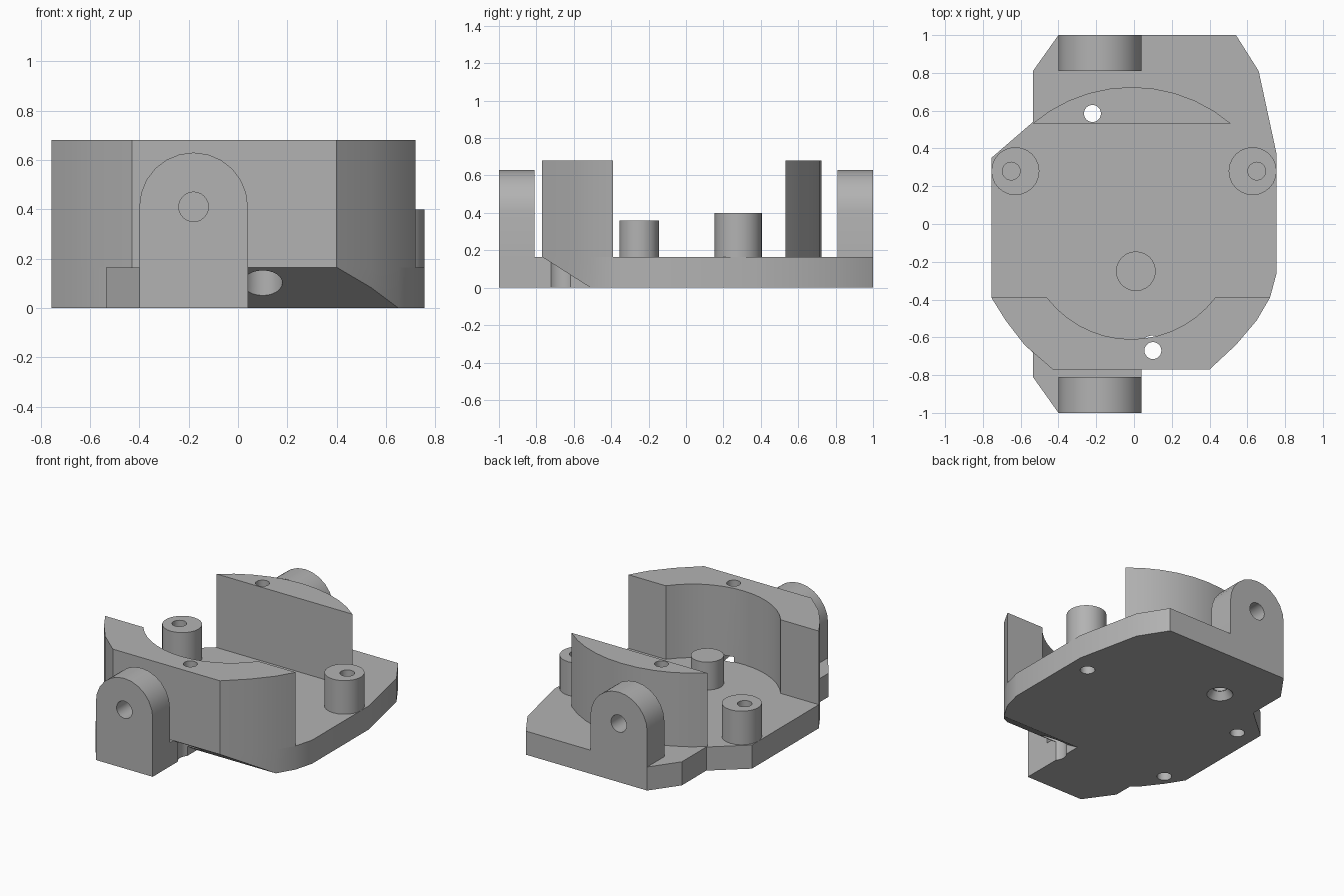
import bpy, bmesh, math
from mathutils import Matrix

cube = bpy.data.objects.get("Cube")
if cube:
    bpy.data.objects.remove(cube, do_unlink=True)

GREY = (0.45, 0.45, 0.45, 1)
mat = bpy.data.materials.new("plain grey")
mat.use_nodes = True
mat.diffuse_color = GREY
mat.node_tree.nodes["Principled BSDF"].inputs["Base Color"].default_value = GREY

BASE, WALL = 0.165, 0.68      # plate top, wall top


def prism(name, points, low, high, axis="z"):
    """Extrude a flat outline along z, y or x."""
    place = {"z": lambda a, b, c: (a, b, c),
             "y": lambda a, b, c: (a, c, b),
             "x": lambda a, b, c: (c, a, b)}[axis]
    bm = bmesh.new()
    face = bm.faces.new([bm.verts.new(place(a, b, low)) for a, b in points])
    out = bmesh.ops.extrude_face_region(bm, geom=[face])
    moved = [g for g in out["geom"] if isinstance(g, bmesh.types.BMVert)]
    bmesh.ops.translate(bm, verts=moved, vec=place(0, 0, high - low))
    bmesh.ops.recalc_face_normals(bm, faces=bm.faces)
    mesh = bpy.data.meshes.new(name)
    bm.to_mesh(mesh)
    bm.free()
    obj = bpy.data.objects.new(name, mesh)
    bpy.context.collection.objects.link(obj)
    mesh.materials.append(mat)
    return obj


def arc(cx, cy, r, start, end, steps):
    """Points on an arc, angles in degrees."""
    angles = [math.radians(start + (end - start) * i / steps) for i in range(steps + 1)]
    return [(cx + r * math.cos(t), cy + r * math.sin(t)) for t in angles]


def disc(name, x, y, r, low, high, steps=24, axis="z"):
    return prism(name, arc(x, y, r, 0, 360, steps)[:-1], low, high, axis)


def cut(obj, cutters):
    """Subtract the cutters and bake the result into the mesh."""
    for c in cutters:
        mod = obj.modifiers.new("cut", "BOOLEAN")
        mod.operation, mod.solver, mod.object = "DIFFERENCE", "EXACT", c
    graph = bpy.context.evaluated_depsgraph_get()
    mesh = bpy.data.meshes.new_from_object(obj.evaluated_get(graph))
    obj.modifiers.clear()
    obj.data = mesh


# Base plate and walls
left_curve = [(-0.755, -0.39), (-0.68, -0.51), (-0.58, -0.64)]
right_curve = [(0.40, -0.77), (0.54, -0.64), (0.65, -0.51), (0.72, -0.39)]
plate = prism("base_plate",
              [(-0.40, 1), (-0.535, 0.81), (-0.535, 0.54), (-0.755, 0.35)]
              + left_curve
              + [(-0.535, -0.68), (-0.535, -0.81), (-0.40, -1), (0.04, -1), (0.04, -0.77)]
              + right_curve
              + [(0.755, -0.26), (0.755, 0.37), (0.66, 0.81), (0.54, 1)], 0, BASE)
front_wall = prism("front_wall",
                   left_curve + [(-0.43, -0.77)] + right_curve
                   + arc(-0.015, -0.05, 0.56, -37.4, -142.6, 14), BASE, WALL)
back_wall = prism("back_wall", arc(-0.012, -0.085, 0.81, 49.5, 130.5, 10), BASE, WALL)

# Hinge ears, one at each end
ear_outline = [(-0.40, BASE)] + arc(-0.18, 0.41, 0.22, 180, 0, 12) + [(0.04, BASE)]
ears = [prism("front_ear", ear_outline, -1, -0.81, "y"),
        prism("back_ear", ear_outline, 0.81, 1, "y")]

# Screw pegs and centre post
pegs = [disc(name, x, 0.28, 0.127, BASE, 0.40)
        for name, x in (("left_peg", 0.628), ("right_peg", -0.628))]
post = disc("centre_post", 0.01, -0.25, 0.105, BASE, 0.36)

# Cutters
slope = prism("slope_cutter", [(-0.51, 0), (-0.77, BASE), (-0.9, BASE), (-0.9, -0.1), (-0.51, -0.1)],
              0.04, 1, "x")
front_bolt = disc("front_bolt_cutter", 0.10, -0.67, 0.045, -0.1, 0.8)
front_bore = disc("front_bore_cutter", 0.10, -0.67, 0.08, -0.1, 0.2)
back_bolt = disc("back_bolt_cutter", -0.22, 0.585, 0.045, -0.1, 0.8)
back_bore = disc("back_bore_cutter", -0.22, 0.585, 0.09, -0.01, 0.05)
for v in back_bore.data.vertices:       # taper into a countersink
    if v.co.z > 0:
        v.co.x = -0.22 + (v.co.x + 0.22) * 0.55
        v.co.y = 0.585 + (v.co.y - 0.585) * 0.55
pin = disc("pin_cutter", -0.18, 0.41, 0.06, -1.1, 1.1, axis="y")
peg_holes = [disc("peg_hole_cutter", x, 0.28, 0.047, 0.22, 0.5) for x in (-0.65, 0.65)]
under_holes = [disc("under_hole_cutter", x, y, 0.047, -0.1, 0.1)
               for x, y in ((0.62, 0.28), (-0.62, 0.28), (-0.62, -0.44))]

cut(plate, [slope, front_bore, front_bolt, back_bore, back_bolt] + under_holes)
cut(front_wall, [front_bore, front_bolt])
cut(back_wall, [back_bolt])
for ear in ears:
    cut(ear, [pin])
for peg in pegs:
    cut(peg, peg_holes)

for c in [slope, front_bolt, front_bore, back_bolt, back_bore, pin] + peg_holes + under_holes:
    bpy.data.objects.remove(c, do_unlink=True)

# Smooth the curved sides, keep the edges sharp
bpy.ops.object.select_all(action="DESELECT")
for obj in [plate, front_wall, back_wall, post] + ears + pegs:
    obj.select_set(True)
    bpy.context.view_layer.objects.active = obj
bpy.ops.object.shade_smooth_by_angle(angle=math.radians(30))
